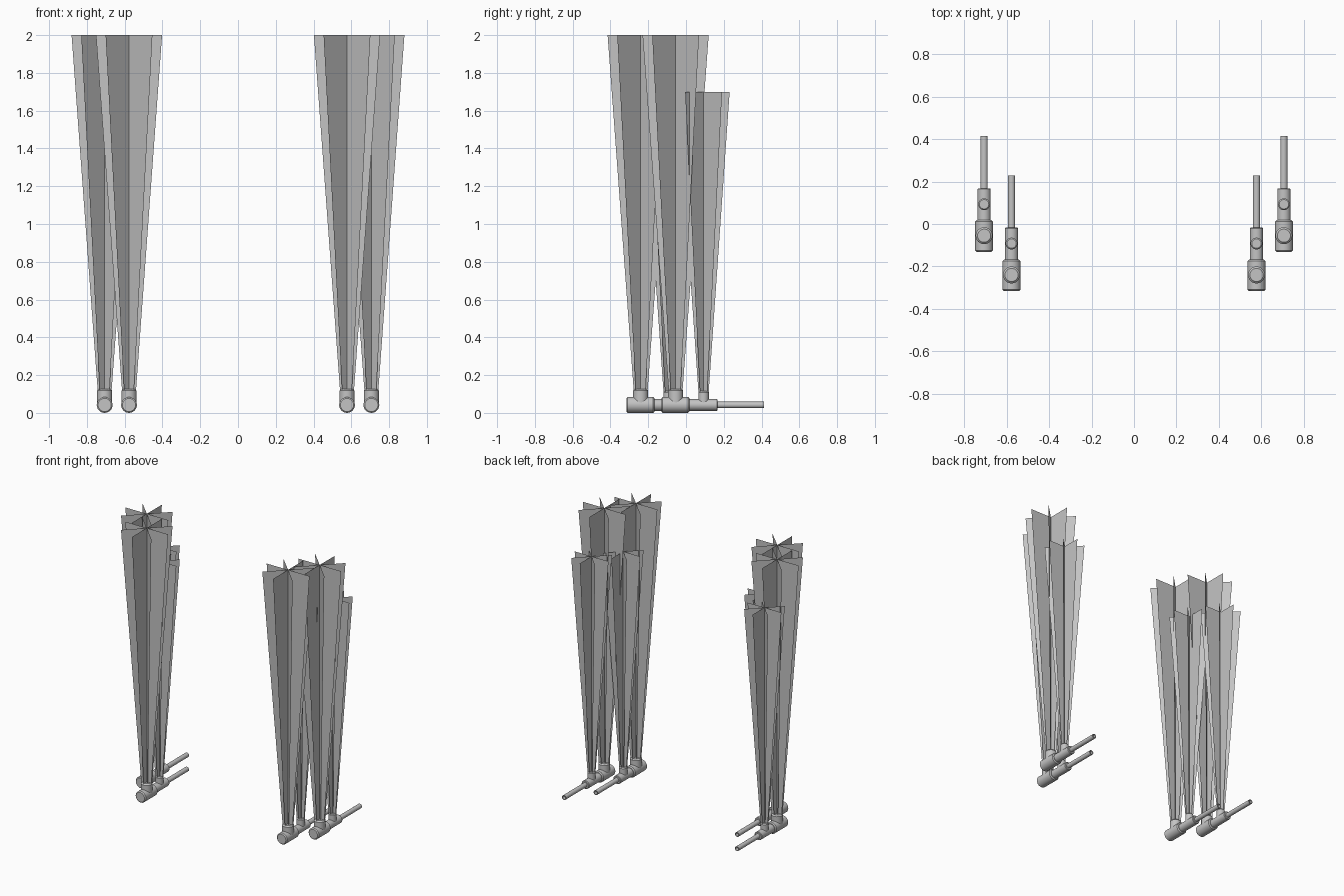
import bpy, bmesh, math
from mathutils import Matrix, Vector

if "Cube" in bpy.data.objects:
    bpy.data.objects.remove(bpy.data.objects["Cube"])

grey = bpy.data.materials.new("warm_grey")
grey.diffuse_color = (0.55, 0.55, 0.55, 1)
grey.use_nodes = True
grey.node_tree.nodes["Principled BSDF"].inputs["Base Color"].default_value = grey.diffuse_color

AXIS_Z = 0.042          # height of the pipe centre line
SIDES = 24


def finish(name, bm, smooth):
    me = bpy.data.meshes.new(name)
    bm.to_mesh(me)
    bm.free()
    me.materials.append(grey)
    ob = bpy.data.objects.new(name, me)
    bpy.context.collection.objects.link(ob)
    if smooth:
        bpy.ops.object.select_all(action='DESELECT')
        ob.select_set(True)
        bpy.context.view_layer.objects.active = ob
        bpy.ops.object.shade_smooth_by_angle(angle=math.radians(30))
    return ob


def lathe(name, profile, place):
    """Turn (radius, distance) points around z, then move into place."""
    bm = bmesh.new()
    vs = [bm.verts.new((r, 0, d)) for r, d in profile]
    es = [bm.edges.new(p) for p in zip(vs, vs[1:])]
    bmesh.ops.spin(bm, geom=vs + es, cent=(0, 0, 0), axis=(0, 0, 1),
                   angle=math.tau, steps=SIDES, use_merge=True)
    bmesh.ops.remove_doubles(bm, verts=bm.verts, dist=1e-5)
    bmesh.ops.recalc_face_normals(bm, faces=bm.faces)
    bm.transform(place)
    finish(name, bm, True)


def plume(name, x, y, z0, z1, r0, r1):
    """Four crossed flat sheets that widen upwards."""
    bm = bmesh.new()
    for k in range(4):
        d = Vector((math.cos(k * math.pi / 4), math.sin(k * math.pi / 4), 0))
        pts = [d * -r0 + Vector((0, 0, z0)), d * r0 + Vector((0, 0, z0)),
               d * r1 + Vector((0, 0, z1)), d * -r1 + Vector((0, 0, z1))]
        bm.faces.new([bm.verts.new(p + Vector((x, y, 0))) for p in pts])
    finish(name, bm, False)


def capped(r, a, b, c):
    """Profile of a cylinder with chamfered ends."""
    return [(0, a), (r - c, a), (r, a + c), (r, b - c), (r - c, b), (0, b)]


def nozzle(name, x, y, r, top, c):
    lathe(name, capped(r, 0, top - AXIS_Z, c),
          Matrix.Translation((x, y, AXIS_Z)))


def burner(tag, x, y):
    # z of the turned profile becomes y of the model
    along = Matrix.Translation((x, y, AXIS_Z)) @ Matrix.Rotation(-math.pi / 2, 4, 'X')
    lathe(tag + "_barrel", capped(0.042, -0.131, 0.018, 0.007), along)
    lathe(tag + "_sleeve", capped(0.031, 0.0, 0.168, 0.004), along)
    # thin tail pipe with an open end
    lathe(tag + "_tail_pipe",
          [(0, 0.15), (0.017, 0.15), (0.017, 0.414), (0.012, 0.414), (0.012, 0.38), (0, 0.38)],
          along)
    nozzle(tag + "_front_nozzle", x, y - 0.055, 0.04, 0.127, 0.009)
    nozzle(tag + "_rear_nozzle", x, y + 0.093, 0.028, 0.115, 0.006)
    plume(tag + "_front_plume", x, y - 0.055, 0.12, 2.0, 0.037, 0.175)
    plume(tag + "_rear_plume", x, y + 0.093, 0.108, 1.7, 0.027, 0.138)


# outer and inner burners, mirrored left and right
for side, s in (("left", -1), ("right", 1)):
    burner(side + "_outer", s * 0.706, 0.0)
    burner(side + "_inner", s * 0.577, -0.185)
